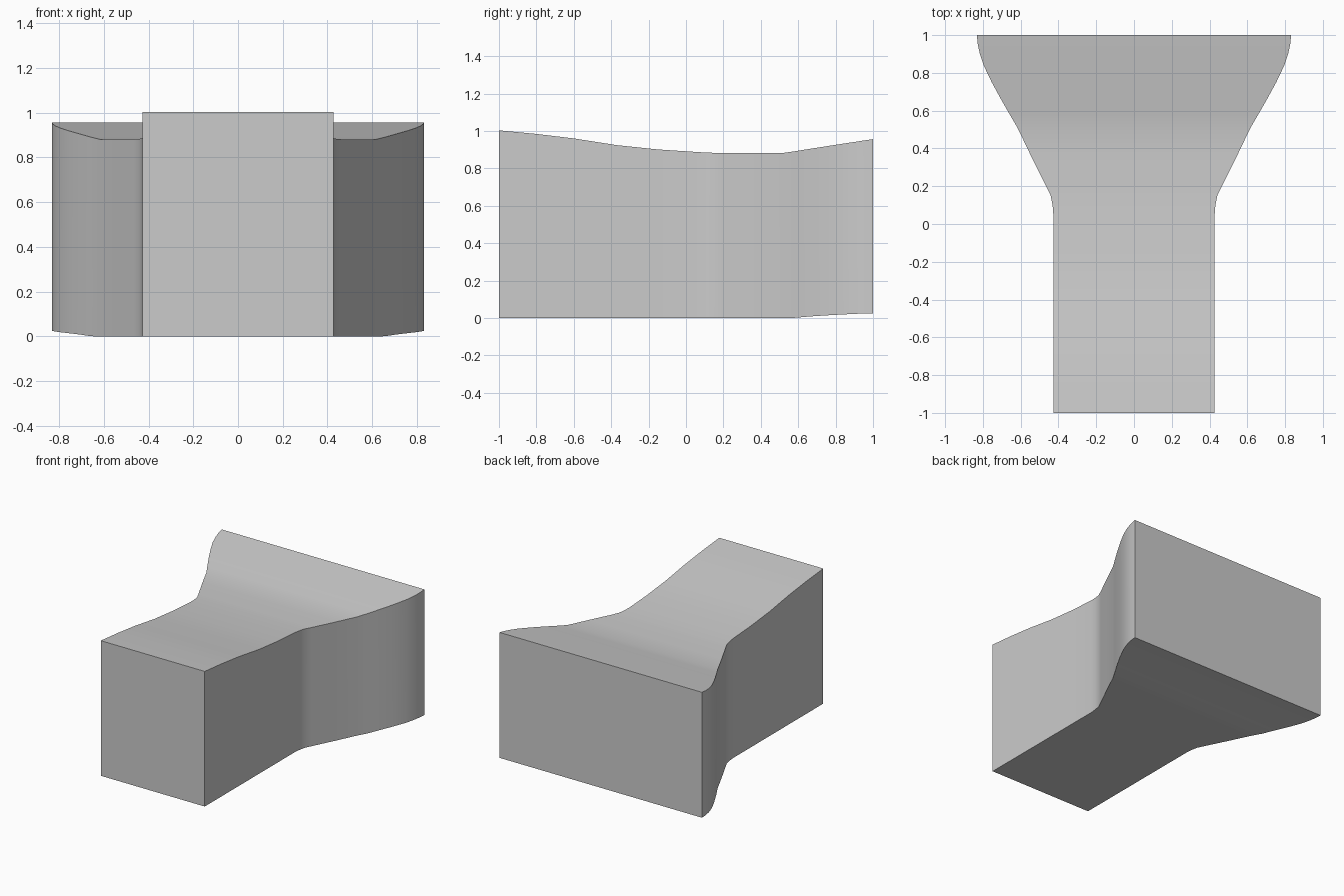
import bpy, bmesh

# Sections from front to back: y, half width, bottom z, top z
SECTIONS = [
    (-1.00, 0.427, 0.000, 1.003), (-0.80, 0.427, 0.000, 0.984),
    (-0.60, 0.427, 0.000, 0.960), (-0.37, 0.427, 0.000, 0.924),
    (-0.15, 0.427, 0.000, 0.901), (0.05, 0.427, 0.000, 0.888),
    (0.10, 0.431, 0.000, 0.885), (0.15, 0.441, 0.000, 0.883),
    (0.20, 0.465, 0.000, 0.881), (0.36, 0.545, 0.000, 0.881),
    (0.51, 0.617, 0.000, 0.881), (0.58, 0.658, 0.001, 0.891),
    (0.66, 0.704, 0.008, 0.904), (0.75, 0.753, 0.014, 0.918),
    (0.84, 0.796, 0.019, 0.932), (0.90, 0.816, 0.022, 0.941),
    (0.95, 0.827, 0.024, 0.949), (1.00, 0.832, 0.025, 0.956),
]

# Flared block lofted through rectangular sections
bm = bmesh.new()
rings = [[bm.verts.new(p) for p in ((-w, y, b), (w, y, b), (w, y, t), (-w, y, t))]
         for y, w, b, t in SECTIONS]
for r0, r1 in zip(rings, rings[1:]):
    for i in range(4):
        j = (i + 1) % 4
        bm.faces.new((r0[i], r0[j], r1[j], r1[i]))
# Front and back end faces
bm.faces.new(rings[0])
bm.faces.new(rings[-1])
bmesh.ops.recalc_face_normals(bm, faces=bm.faces)

mesh = bpy.data.meshes.new("flared_block")
bm.to_mesh(mesh)
bm.free()
block = bpy.data.objects.new("flared_block", mesh)
bpy.context.collection.objects.link(block)

# Smooth along the curves, sharp at the corners
bpy.context.view_layer.objects.active = block
block.select_set(True)
bpy.ops.object.shade_smooth_by_angle()
